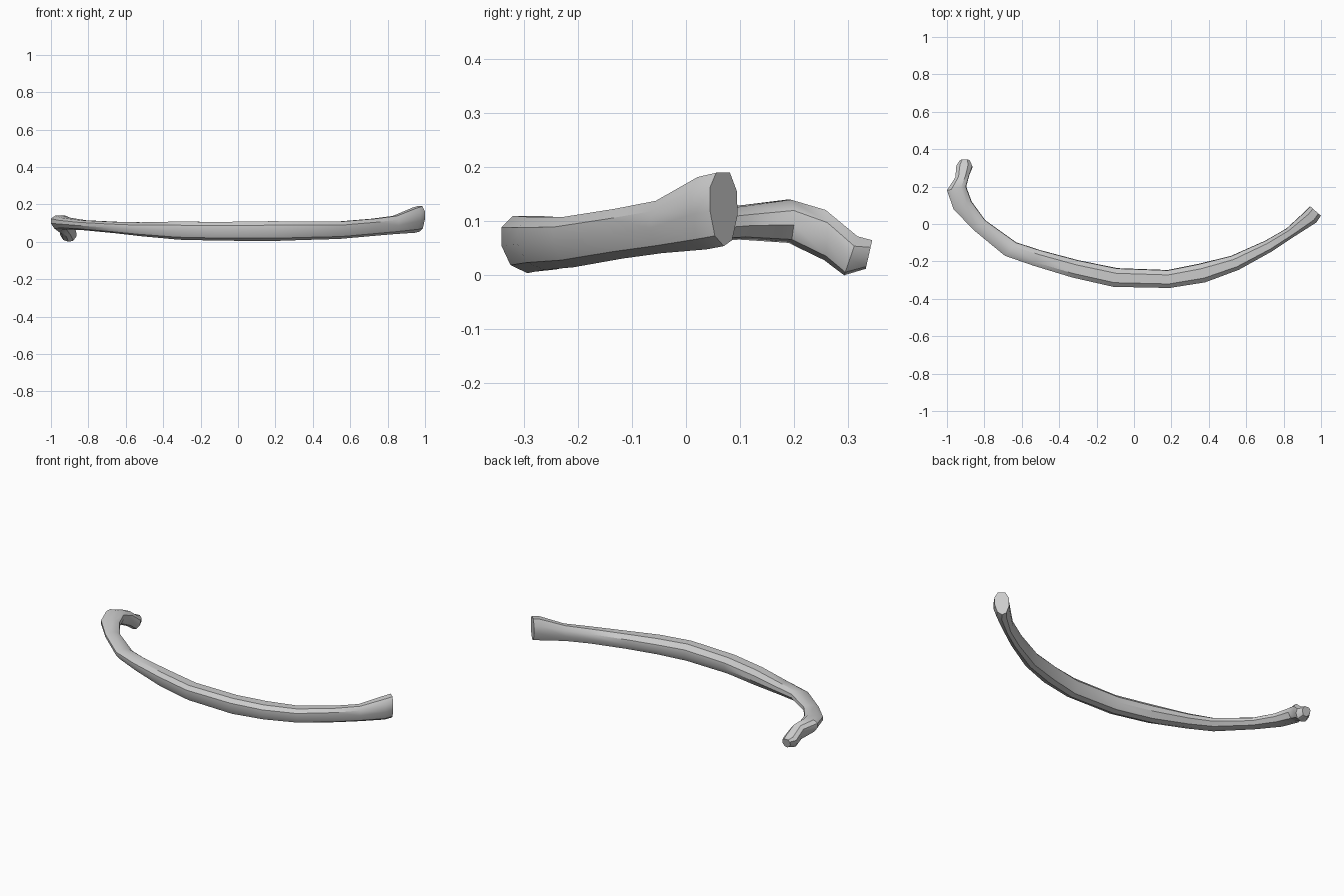
import bpy, bmesh, math
from mathutils import Vector

# Stations along the bone: outer edge xy, inner edge xy, bottom z, top z
stations = [
    (-0.950, 0.318, -0.863, 0.318, 0.000, 0.072),   # small knuckle
    (-0.955, 0.250, -0.880, 0.262, 0.028, 0.121),
    (-1.000, 0.180, -0.897, 0.200, 0.060, 0.140),
    (-0.965, 0.080, -0.868, 0.120, 0.066, 0.128),
    (-0.860, -0.030, -0.795, 0.020, 0.062, 0.115),
    (-0.690, -0.170, -0.630, -0.098, 0.046, 0.107),
    (-0.540, -0.222, -0.500, -0.140, 0.030, 0.104),
    (-0.330, -0.286, -0.300, -0.193, 0.011, 0.108),
    (-0.110, -0.336, -0.090, -0.236, 0.006, 0.106),
    (0.190, -0.342, 0.180, -0.246, 0.004, 0.110),
    (0.380, -0.312, 0.350, -0.212, 0.010, 0.108),
    (0.560, -0.245, 0.520, -0.170, 0.015, 0.108),
    (0.740, -0.145, 0.700, -0.090, 0.031, 0.123),
    (0.860, -0.065, 0.815, -0.024, 0.041, 0.138),
    (0.975, 0.008, 0.915, 0.068, 0.048, 0.182),
]
# Cross-section: across (-1 inner, 1 outer) and height (0 bottom, 1 top)
section = [(1, 0.80), (1, 0.48), (0.65, 0.14), (0.0, 0.0),
           (-0.6, 0.08), (-1, 0.42), (-0.95, 0.75), (-0.45, 1.0), (0.55, 1.0)]

bm = bmesh.new()
rings = []
for ox, oy, ix, iy, z0, z1 in stations:
    o, i = Vector((ox, oy, 0)), Vector((ix, iy, 0))
    mid, half = (o + i) / 2, (o - i) / 2
    ring = []
    for u, v in section:
        p = mid + half * u
        p.z = z0 + (z1 - z0) * v
        ring.append(bm.verts.new(p))
    rings.append(ring)

# Raised cap face at the broad end
cap = []
c = Vector((0.966, 0.052, 0.118))
side = Vector((0.034, -0.030, 0))
for u, v in section:
    p = c + Vector((0.004, 0.018, 0)) + side * u * 0.85
    p.z = 0.054 + 0.136 * v
    cap.append(bm.verts.new(p))
rings.append(cap)

# Tilted cap on the knuckle
tip = []
for u, v in section:
    tip.insert(len(tip), bm.verts.new((-0.904 - 0.026 * u, 0.333 + 0.012 * v, 0.012 + 0.053 * v)))
for v, (u, h) in zip(rings[0], section):
    v.co.y -= 0.025 * (1 - h)
rings.insert(0, tip)

n = len(section)
for a, b in zip(rings, rings[1:]):
    for k in range(n):
        bm.faces.new((a[k], a[(k + 1) % n], b[(k + 1) % n], b[k]))
bm.faces.new(rings[0])
bm.faces.new(rings[-1])
bmesh.ops.recalc_face_normals(bm, faces=bm.faces)

mesh = bpy.data.meshes.new("rib_bone")
bm.to_mesh(mesh)
bm.free()
obj = bpy.data.objects.new("rib_bone", mesh)
bpy.context.collection.objects.link(obj)
bpy.context.view_layer.objects.active = obj
obj.select_set(True)
bpy.ops.object.shade_smooth_by_angle(angle=math.radians(35))
